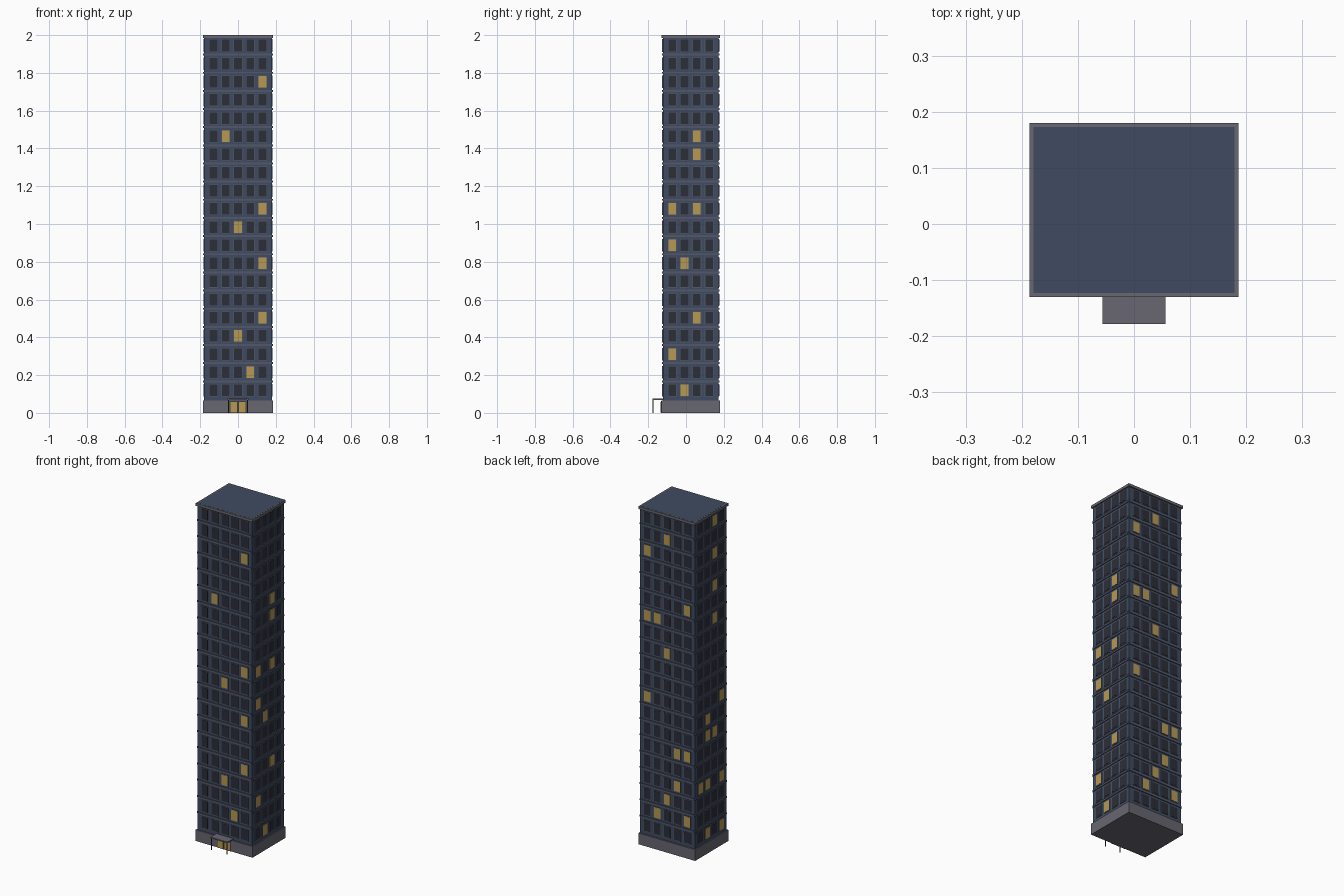
import bpy, bmesh
from mathutils import Vector, Matrix

if "Cube" in bpy.data.objects:
    bpy.data.objects.remove(bpy.data.objects["Cube"])


def material(name, rgb):
    m = bpy.data.materials.new(name)
    lin = [((c / 255 + 0.055) / 1.055) ** 2.4 for c in rgb]
    m.diffuse_color = (*lin, 1)
    m.use_nodes = True
    m.node_tree.nodes["Principled BSDF"].inputs["Base Color"].default_value = m.diffuse_color
    return m


WALL = material("blue_wall", (63, 75, 97))
STONE = material("grey_stone", (104, 102, 112))
TRIM = material("blue_grey_trim", (84, 89, 106))
GLASS = material("dark_glass", (44, 46, 56))
LIT = material("lit_glass", (182, 153, 82))
METAL = material("dark_metal", (62, 60, 66))


def boxes(name, mat, items):
    """One object made of axis-aligned boxes given as (centre, size)."""
    bm = bmesh.new()
    for c, s in items:
        bmesh.ops.create_cube(bm, size=1, matrix=Matrix.Translation(c) @ Matrix.Diagonal((*s, 1)))
    me = bpy.data.meshes.new(name)
    bm.to_mesh(me)
    bm.free()
    me.materials.append(mat)
    ob = bpy.data.objects.new(name, me)
    bpy.context.collection.objects.link(ob)
    return ob


def span(x0, x1, y0, y1, z0, z1):
    return (((x0 + x1) / 2, (y0 + y1) / 2, (z0 + z1) / 2), (x1 - x0, y1 - y0, z1 - z0))


CY = 0.025                 # tower centre in y
HX, HY = 0.179, 0.148      # tower half sizes
ROWS, PITCH, TOP_Z, STEP = 20, 0.0961, 1.945, 0.065

# Main masses
boxes("tower_body", WALL, [span(-HX, HX, CY - HY, CY + HY, 0.01, 2.0)])
boxes("base_plinth", STONE, [span(-0.186, 0.186, CY - 0.155, CY + 0.155, 0, 0.066)])
boxes("roof_cap", STONE, [span(-0.186, 0.186, CY - 0.155, CY + 0.155, 1.984, 1.9995)])

# Sides: column direction, outward normal, columns, lit windows as (row from top, column)
SIDES = {
    "front": ((1, 0, 0), (0, -1, 0), 5,
              [(2, 4), (5, 1), (9, 4), (10, 2), (12, 4), (15, 4), (16, 2), (18, 3)]),
    "right": ((0, 1, 0), (1, 0, 0), 4,
              [(5, 2), (6, 2), (9, 0), (9, 2), (11, 0), (12, 1), (15, 2), (17, 0), (19, 1)]),
    "back": ((-1, 0, 0), (0, 1, 0), 5,
             [(1, 2), (2, 0), (5, 4), (6, 0), (6, 1), (8, 2), (11, 0), (14, 3), (14, 4),
              (16, 3), (17, 2), (18, 1), (18, 4)]),
    "left": ((0, -1, 0), (-1, 0, 0), 4,
             [(0, 2), (2, 2), (4, 2), (6, 2), (11, 3), (12, 1), (13, 1), (13, 2),
              (16, 0), (16, 1), (16, 3), (19, 1), (19, 3)]),
}

for side, (u, n, cols, lit) in SIDES.items():
    u, n = Vector(u), Vector(n)
    wall = Vector((0, CY, 0)) + n * (HX if n.x else HY)
    half = HY if n.x else HX

    def plate(off, z, w, h, d):
        size = [abs(u[i]) * w + abs(n[i]) * d for i in range(2)] + [h]
        return (wall + u * off + Vector((0, 0, z)), size)

    frames, dark, bright, ledges = [], [], [], []
    for r in range(ROWS):
        z = TOP_Z - r * PITCH
        for c in range(cols):
            off = (c - (cols - 1) / 2) * STEP
            frames.append(plate(off, z, 0.047, 0.067, 0.006))
            (bright if (r, c) in lit else dark).append(plate(off, z, 0.041, 0.061, 0.008))
        if r < ROWS - 1:
            ledges.append(plate(0, z - PITCH / 2, 2 * half - 0.004, 0.01, 0.010))
    boxes(side + "_window_frames", TRIM, frames)
    boxes(side + "_dark_windows", GLASS, dark)
    boxes(side + "_lit_windows", LIT, bright)
    boxes(side + "_floor_ledges", TRIM, ledges)

# Entrance: door surround, two glass leaves, canopy on thin posts
F = CY - 0.155
boxes("door_surround", METAL, [span(-0.046, 0.046, F - 0.002, F + 0.002, 0, 0.062)])
boxes("door_leaves", LIT, [span(s * 0.022 - 0.018, s * 0.022 + 0.018, F - 0.004, F, 0.003, 0.057)
                           for s in (-1, 1)])
boxes("entrance_canopy", STONE, [span(-0.056, 0.056, -0.178, F + 0.01, 0.069, 0.076)])
boxes("canopy_posts", METAL, [span(s * 0.05 - 0.002, s * 0.05 + 0.002, -0.177, -0.173, 0, 0.07)
                              for s in (-1, 1)])
